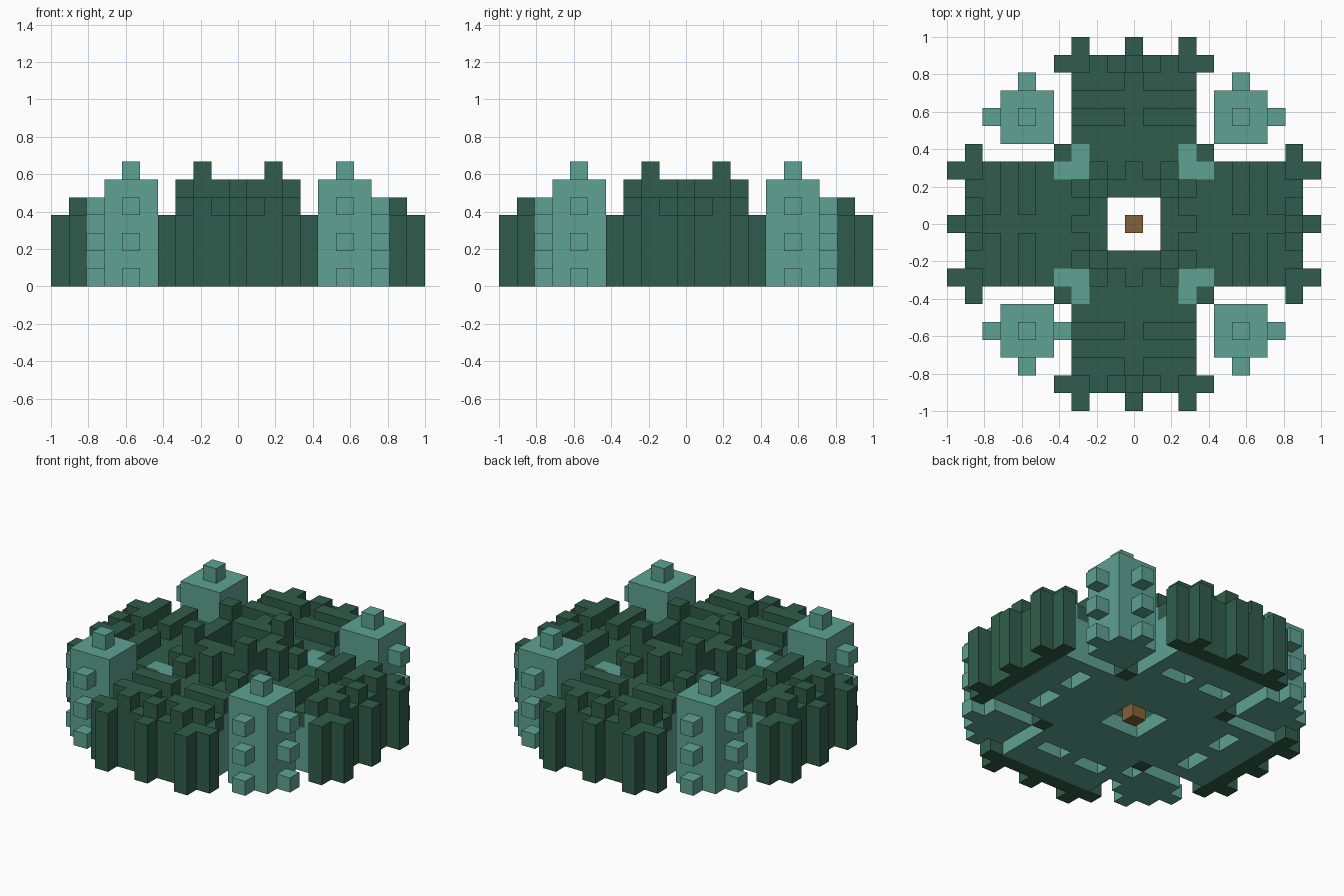
import bpy, bmesh
from math import pi
from mathutils import Matrix, Vector

U = 2 / 21  # one block

cube = bpy.data.objects.get("Cube")
if cube:
    bpy.data.objects.remove(cube, do_unlink=True)


def material(name, rgb):
    m = bpy.data.materials.new(name)
    m.use_nodes = True
    m.diffuse_color = (*rgb, 1)
    m.node_tree.nodes["Principled BSDF"].inputs["Base Color"].default_value = (*rgb, 1)
    return m


dark = material("dark green", (0.030, 0.108, 0.072))
teal = material("teal", (0.112, 0.36, 0.29))
brown = material("brown", (0.235, 0.122, 0.037))


def build(name, mat, boxes, turns=4):
    """Boxes are (x, y, z) spans of block indices, inclusive in x and y, repeated by quarter turns."""
    bm = bmesh.new()
    for (x0, x1), (y0, y1), (z0, z1) in boxes:
        size = Vector((x1 - x0 + 1, y1 - y0 + 1, z1 - z0)) * U
        mid = Vector((x0 + x1, y0 + y1, z0 + z1)) * U / 2
        for k in range(turns):
            place = Matrix.Rotation(k * pi / 2, 4, 'Z') @ Matrix.Translation(mid)
            bmesh.ops.create_cube(bm, size=1, matrix=place @ Matrix.Diagonal((*size, 1)))
    mesh = bpy.data.meshes.new(name)
    bm.to_mesh(mesh)
    bm.free()
    mesh.materials.append(mat)
    obj = bpy.data.objects.new(name, mesh)
    bpy.context.collection.objects.link(obj)


def one(i):
    return (i, i)


# Corner towers with studs on the outer sides and the top
build("corner_towers", teal, [((5, 7), (5, 7), (0, 6))])
build("tower_top_studs", teal, [(one(6), one(6), (6, 7))])
studs = []
for z in (0, 2, 4):
    studs += [(one(8), one(6), (z, z + 1)), (one(6), one(8), (z, z + 1))]
build("tower_side_studs", teal, studs)
build("tower_bridge", teal, [(one(-4), one(-6), (0, 1))], 1)

# Floor: ring round the central well, and four arms with openings
floor = [((-1, 3), (2, 3), (0, 1)), ((-2, 2), (4, 5), (0, 1)), ((-2, 2), (7, 8), (0, 1))]
floor.append((one(0), one(6), (0, 1)))
build("floor", teal, floor)

# Side walls of the arms and the inner corners where they meet
walls = []
for x in (-3, 3):
    walls += [(one(x), (5, 8), (0, 3)), (one(x), one(4), (0, 4))]
    walls += [(one(x), one(y), (3, 4)) for y in (6, 8)]
build("arm_side_walls", teal, walls)
build("inner_corners", teal, [(one(3), one(3), (0, 4))])
build("inner_corner_posts", dark, [(one(4), one(4), (0, 4))])

# End walls with buttresses and battlements
build("end_walls", dark, [((-4, 4), one(9), (0, 4))])
build("end_buttresses", dark, [(one(x), one(10), (0, 4)) for x in (-3, 0, 3)])
build("battlements", dark, [(one(x), one(9), (4, 5)) for x in (-2, 0, 2)])

# Solid arms with raised cross bars on the roof
build("arm_cores", dark, [((-2, 2), (4, 8), (1, 4))])
build("roof_edges", dark, [(one(x), one(y), (3, 4)) for x in (-3, 3) for y in (5, 7)])
build("roof_bars", dark, [(x, one(y), (4, 5)) for x in ((-3, -1), (1, 3)) for y in (6, 8)])

# Central keep round the open well
build("keep_walls", dark, [((-1, 2), one(2), (1, 6))])
build("keep_ledges", dark, [((-2, 2), one(3), (1, 4))])
build("keep_ledge_blocks", dark, [(one(x), one(3), (4, 5)) for x in (-2, 2)])
build("keep_buttresses", dark, [(one(0), one(3), (4, 6))])
build("keep_corner_studs", dark, [(one(2), one(2), (6, 7))])

# Block in the middle of the well
build("well_block", brown, [(one(0), one(0), (0, 1))], 1)
